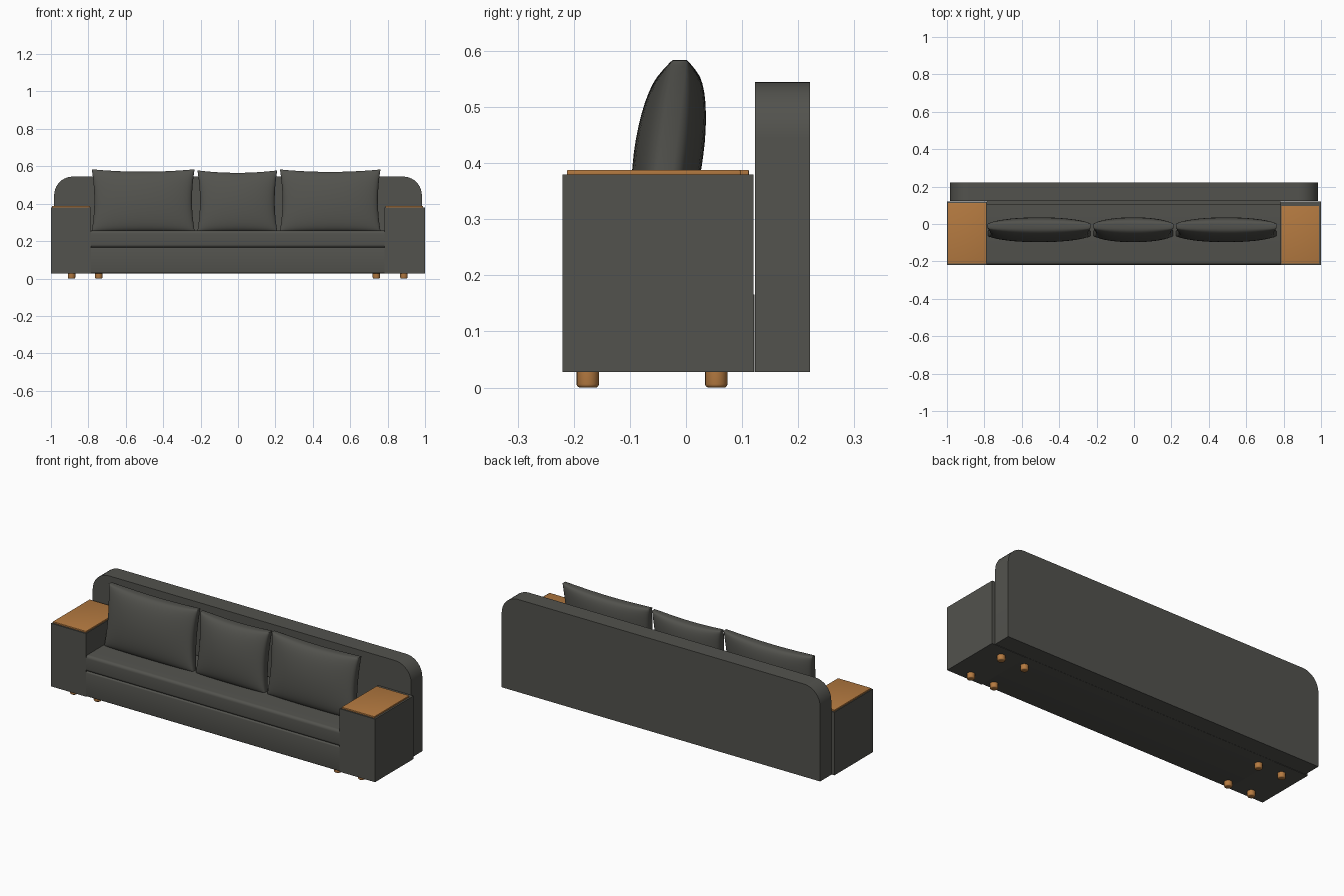
import bpy, bmesh, math
from mathutils import Vector

if "Cube" in bpy.data.objects:
    bpy.data.objects.remove(bpy.data.objects["Cube"])


def material(name, rgb):
    m = bpy.data.materials.new(name)
    m.diffuse_color = (*rgb, 1)
    m.use_nodes = True
    m.node_tree.nodes["Principled BSDF"].inputs["Base Color"].default_value = m.diffuse_color
    return m


GREY = material("charcoal fabric", (0.085, 0.085, 0.075))
WOOD = material("warm wood", (0.46, 0.195, 0.052))


def finish(bm, name, mat, angle=40):
    bmesh.ops.recalc_face_normals(bm, faces=bm.faces)
    me = bpy.data.meshes.new(name)
    bm.to_mesh(me)
    bm.free()
    me.materials.append(mat)
    ob = bpy.data.objects.new(name, me)
    bpy.context.collection.objects.link(ob)
    bpy.ops.object.select_all(action='DESELECT')
    ob.select_set(True)
    bpy.context.view_layer.objects.active = ob
    bpy.ops.object.shade_smooth_by_angle(angle=math.radians(angle))
    return ob


def box(name, x, y, z, mat, bevel=0, pick=lambda e: True, segments=3):
    bm = bmesh.new()
    bmesh.ops.create_cube(bm, size=1)
    for v in bm.verts:
        v.co = Vector([lo + (c + 0.5) * (hi - lo) for c, (lo, hi) in zip(v.co, (x, y, z))])
    if bevel:
        edges = [e for e in bm.edges if pick(e)]
        bmesh.ops.bevel(bm, geom=edges, offset=bevel, segments=segments,
                        affect='EDGES', profile=0.5)
    return finish(bm, name, mat)


# Arms with wooden tops
box("left_arm", (-1, -0.785), (-0.22, 0.12), (0.028, 0.38), GREY)
box("right_arm", (0.782, 1), (-0.22, 0.12), (0.028, 0.38), GREY)
box("left_arm_top", (-0.995, -0.79), (-0.212, 0.112), (0.378, 0.388), WOOD, 0.002)
box("right_arm_top", (0.788, 0.99), (-0.212, 0.097), (0.378, 0.388), WOOD, 0.002)


# Seat base and cushion, long front edges softened
def front_edge(e):
    a, b = e.verts
    return a.co.y < -0.2 and b.co.y < -0.2 and abs(a.co.x - b.co.x) > 1


box("seat_base", (-0.785, 0.782), (-0.218, 0.122), (0.028, 0.166), GREY, 0.006, front_edge)
box("seat_cushion", (-0.785, 0.782), (-0.218, 0.106), (0.166, 0.256), GREY, 0.016, front_edge, 5)

# Backrest: flat slab with rounded upper corners
bm = bmesh.new()
R, W, TOP = 0.1, 0.983, 0.545
outline = [(-W, 0.028), (W, 0.028)]
for side, start in ((1, 0), (-1, 90)):
    for i in range(11):
        a = math.radians(start + 9 * i)
        outline.append((side * (W - R) + R * math.cos(a), TOP - R + R * math.sin(a)))
face = bm.faces.new([bm.verts.new((x, 0.123, z)) for x, z in outline])
ext = bmesh.ops.extrude_face_region(bm, geom=[face])
bmesh.ops.translate(bm, vec=(0, 0.098, 0),
                    verts=[v for v in ext["geom"] if isinstance(v, bmesh.types.BMVert)])
finish(bm, "backrest", GREY)


# Plump pillows: pinched corners, concave sides, leaning back slightly
def pillow(name, x0, x1, z0, z1, n=20):
    bm = bmesh.new()
    cx, cz, w, h = (x0 + x1) / 2, (z0 + z1) / 2, (x1 - x0) / 2, (z1 - z0) / 2
    sheets = []
    for s in (-1, 1):
        rows = []
        for j in range(n + 1):
            row = []
            for i in range(n + 1):
                u = math.sin(math.pi / 2 * (2 * i / n - 1))
                v = math.sin(math.pi / 2 * (2 * j / n - 1))
                x = cx + u * (w - 0.014 * (1 - v * v))
                z = cz + v * (h - (0.013 if v > 0 else 0.0) * (1 - u * u))
                puff = ((1 - u * u) * (1 - v * v)) ** 0.42
                y = -0.031 + 0.02 * v + s * (0.012 + 0.05 * puff)
                row.append(bm.verts.new((x, y, z)))
            rows.append(row)
        for j in range(n):
            for i in range(n):
                bm.faces.new((rows[j][i], rows[j][i + 1], rows[j + 1][i + 1], rows[j + 1][i]))
        sheets.append(rows)

    def rim(r):
        return (r[0][:-1] + [q[-1] for q in r[:-1]]
                + r[-1][:0:-1] + [q[0] for q in r[:0:-1]])

    a, b = rim(sheets[0]), rim(sheets[1])
    for i in range(len(a)):
        k = (i + 1) % len(a)
        bm.faces.new((a[i], a[k], b[k], b[i]))
    finish(bm, name, GREY, 50)


pillow("left_pillow", -0.782, -0.232, 0.253, 0.584)
pillow("middle_pillow", -0.217, 0.21, 0.253, 0.578)
pillow("right_pillow", 0.224, 0.762, 0.253, 0.583)

# Round wooden feet
for i, x in enumerate((-0.89, -0.744, 0.74, 0.887)):
    for row, y in (("front", -0.175), ("back", 0.054)):
        bm = bmesh.new()
        bmesh.ops.create_cone(bm, cap_ends=True, segments=20, radius1=0.02, radius2=0.02, depth=0.03)
        bmesh.ops.translate(bm, verts=bm.verts, vec=(x, y, 0.015))
        low = [e for e in bm.edges if all(v.co.z < 0.001 for v in e.verts)]
        bmesh.ops.bevel(bm, geom=low, offset=0.006, segments=3, affect='EDGES', profile=0.5)
        finish(bm, f"{row}_foot_{i + 1}", WOOD)
